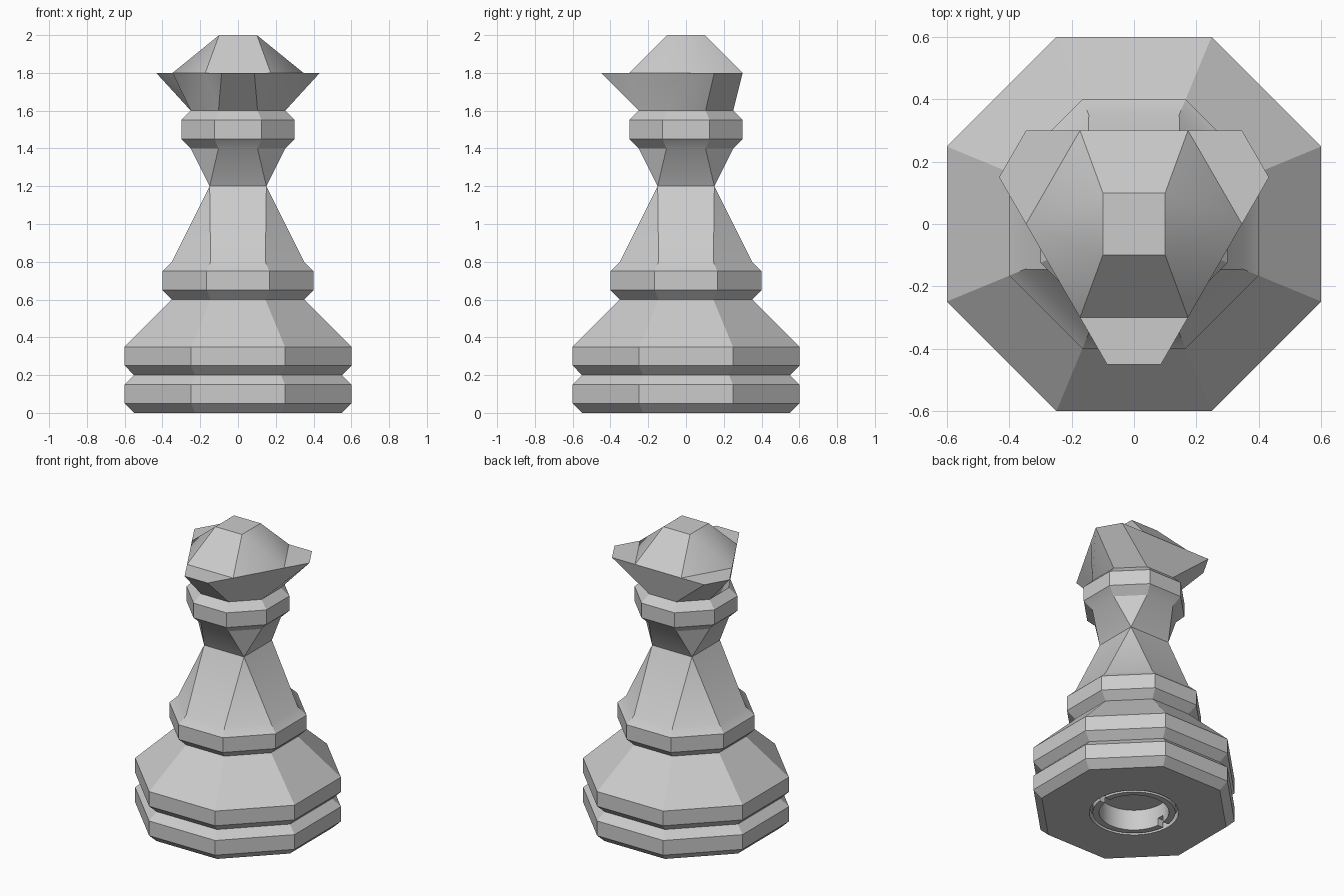
import bpy, bmesh, math

cube = bpy.data.objects.get("Cube")
if cube:
    bpy.data.objects.remove(cube, do_unlink=True)

stone = bpy.data.materials.new("pale_grey")
stone.use_nodes = True
GREY = (0.6, 0.6, 0.6, 1)
stone.diffuse_color = GREY
stone.node_tree.nodes["Principled BSDF"].inputs["Base Color"].default_value = GREY


def finish(name, bm):
    bmesh.ops.remove_doubles(bm, verts=bm.verts, dist=0.0005)
    bmesh.ops.recalc_face_normals(bm, faces=bm.faces)
    mesh = bpy.data.meshes.new(name)
    bm.to_mesh(mesh)
    bm.free()
    mesh.materials.append(stone)
    obj = bpy.data.objects.new(name, mesh)
    bpy.context.collection.objects.link(obj)
    return obj


def loft(name, rings, closed=False):
    """Skin equal-length rings of points; repeated points merge into triangles."""
    bm = bmesh.new()
    rows = [[bm.verts.new(p) for p in ring] for ring in rings]
    n = len(rows[0])
    for low, high in zip(rows, rows[1:]):
        for i in range(n):
            j = (i + 1) % n
            bm.faces.new((low[i], low[j], high[j], high[i]))
    for row in (rows[0], rows[-1]):
        if closed or row is rows[-1]:
            bm.faces.new(row)
    return finish(name, bm)


def octagon(r, z, corner=math.tan(math.pi / 8)):
    c = r * corner
    quarter = [(c, -r), (r, -c)]
    pts = []
    for _ in range(4):
        pts += quarter
        quarter = [(-y, x) for x, y in quarter]
    return [(x, y, z) for x, y in pts]


def mirrored(half, z):
    pts = half + [(-x, y) for x, y in reversed(half)]
    return [(x, y, z) for x, y in pts]


def smooth(obj):
    bpy.ops.object.select_all(action='DESELECT')
    obj.select_set(True)
    bpy.context.view_layer.objects.active = obj
    bpy.ops.object.shade_smooth_by_angle(angle=math.radians(30))


# Stepped base, tapering body pinched to a square waist, and collar
profile = [(.55, 0), (.6, .05), (.6, .15), (.55, .2), (.6, .25), (.6, .35),
           (.35, .6), (.4, .65), (.4, .75), (.35, .8)]
collar = [(.25, 1.4), (.3, 1.45), (.3, 1.55), (.25, 1.6)]
rings = [octagon(r, z) for r, z in profile]
rings.append(octagon(.15, 1.2, corner=1))
rings += [octagon(r, z) for r, z in collar]
pedestal = loft("pedestal", rings, closed=True)


# Round socket under the base, with a thin ring groove and two key slots
def tube(name, outer, inner, depth, segments=48):
    bm = bmesh.new()
    loops = [(inner, -.05), (outer, -.05), (outer, depth), (inner, depth)]
    rows = [[bm.verts.new((r * math.cos(a), r * math.sin(a), z))
             for a in (2 * math.pi * i / segments for i in range(segments))]
            for r, z in loops]
    for k in range(4):
        a, b = rows[k], rows[(k + 1) % 4]
        if inner == 0 and k == 3:
            continue
        for i in range(segments):
            j = (i + 1) % segments
            bm.faces.new((a[i], a[j], b[j], b[i]))
    return finish(name, bm)


def slot(name, side):
    bm = bmesh.new()
    bmesh.ops.create_cube(bm, size=1)
    for v in bm.verts:
        v.co.x = side * .235 + v.co.x * .08
        v.co.y *= .05
        v.co.z *= .1
    return finish(name, bm)


cutters = [tube("socket_cutter", .215, 0, .14), tube("groove_cutter", .275, .255, .05),
           slot("left_slot_cutter", 1), slot("right_slot_cutter", -1)]
bpy.context.view_layer.objects.active = pedestal
for cutter in cutters:
    cutter.hide_render = True
    mod = pedestal.modifiers.new(cutter.name, 'BOOLEAN')
    mod.operation = 'DIFFERENCE'
    mod.solver = 'EXACT'
    mod.object = cutter
    bpy.ops.object.modifier_apply(modifier=mod.name)
for cutter in cutters:
    bpy.data.objects.remove(cutter, do_unlink=True)
smooth(pedestal)

# Three-pronged crown: octagonal neck, blunt triangle rim, hexagonal dome, square tip
w = .1 * math.sqrt(3)
c = .25 * math.tan(math.pi / 8)
front, side, back = (w, -.3), (2 * w, 0), (w, .3)
neck = [(c, -.25), (c, -.25), (.25, -c), (.25, c), (c, .25), (c, .25)]
rim = [(w / 2, -.45), front, side, (2.5 * w, .15), (2 * w, .3), back]
dome = [front, front, side, side, back, back]
tip = [(.1, -.1)] * 3 + [(.1, .1)] * 3
crown = loft("crown", [mirrored(neck, 1.6), mirrored(rim, 1.8),
                       mirrored(dome, 1.8), mirrored(tip, 2)])
smooth(crown)
